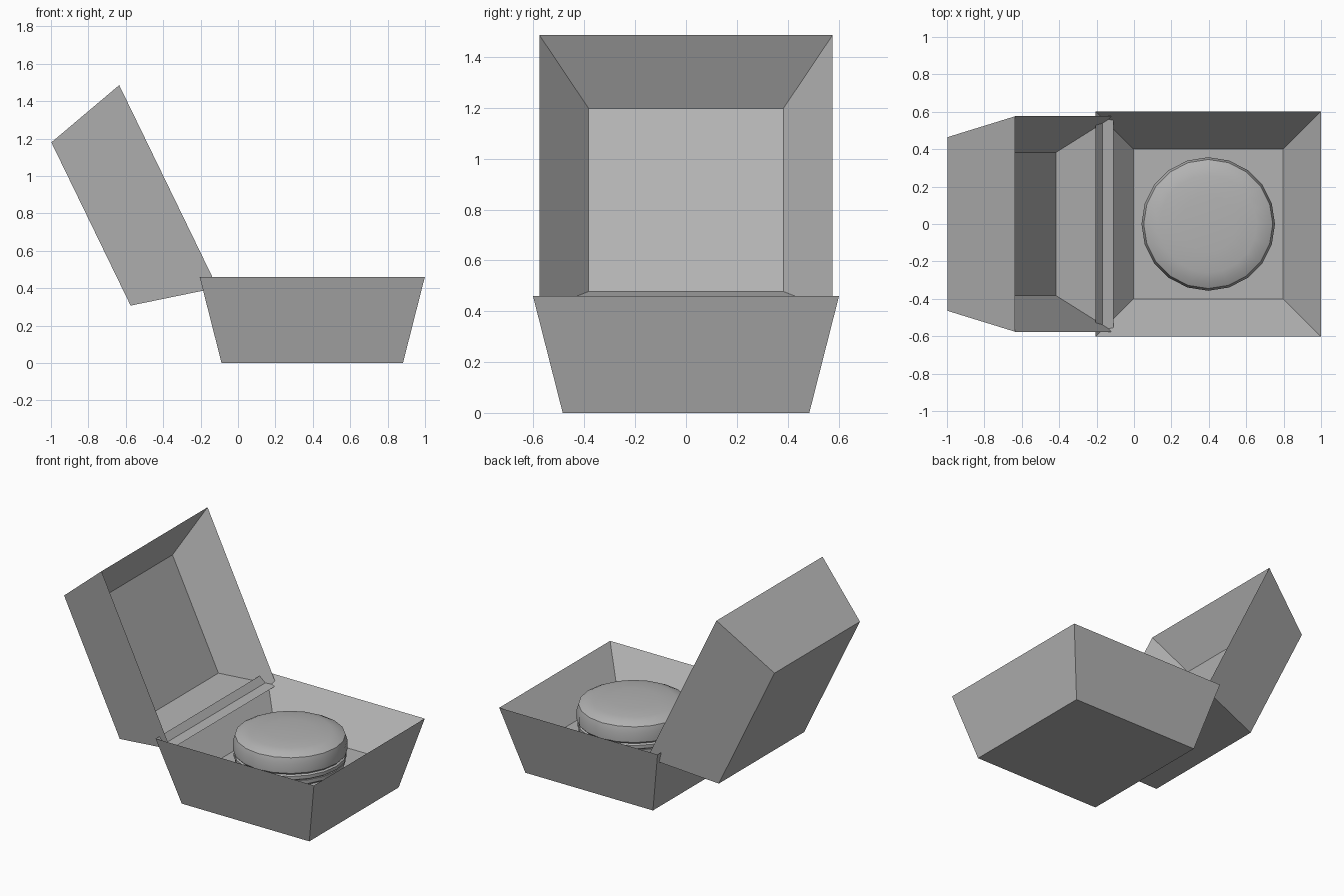
import bpy, bmesh, math

if "Cube" in bpy.data.objects:
    bpy.data.objects.remove(bpy.data.objects["Cube"])

SIDES = 20
FLOOR_Z = 0.216

# Dark card grey shared by every part
grey = bpy.data.materials.new("mid_grey")
grey.diffuse_color = (0.45, 0.45, 0.45, 1)
grey.use_nodes = True
grey.node_tree.nodes["Principled BSDF"].inputs["Base Color"].default_value = grey.diffuse_color


def make_object(name, bm):
    bmesh.ops.recalc_face_normals(bm, faces=bm.faces)
    mesh = bpy.data.meshes.new(name)
    bm.to_mesh(mesh)
    bm.free()
    mesh.materials.append(grey)
    obj = bpy.data.objects.new(name, mesh)
    bpy.context.collection.objects.link(obj)
    return obj


def tray(name):
    """Tapered tray with a sharp rim: outer bottom, rim and inner floor squares."""
    bm = bmesh.new()
    loops = []
    for half, z in ((0.485, 0), (0.602, 0.46), (0.4, FLOOR_Z)):
        loops.append([bm.verts.new((sx * half, sy * half, z))
                      for sx, sy in ((-1, -1), (1, -1), (1, 1), (-1, 1))])
    for a, b in zip(loops, loops[1:]):
        for i in range(4):
            j = (i + 1) % 4
            bm.faces.new((a[i], a[j], b[j], b[i]))
    bm.faces.new(loops[0])
    bm.faces.new(loops[-1])
    return make_object(name, bm)


def lathe(name, profile):
    """Spin (radius, z) points that start and end on the axis."""
    bm = bmesh.new()
    verts = [bm.verts.new((r, 0, z)) for r, z in profile]
    edges = [bm.edges.new(p) for p in zip(verts, verts[1:])]
    bmesh.ops.spin(bm, geom=verts + edges, cent=(0, 0, 0), axis=(0, 0, 1),
                   angle=math.tau, steps=SIDES, use_merge=True)
    bmesh.ops.remove_doubles(bm, verts=bm.verts, dist=1e-4)
    obj = make_object(name, bm)
    obj.location = (0.397, 0, 0)
    bpy.ops.object.select_all(action='DESELECT')
    obj.select_set(True)
    bpy.context.view_layer.objects.active = obj
    bpy.ops.object.shade_smooth_by_angle(angle=math.radians(30))
    return obj


# Takeaway box: base and tilted lid
base = tray("box_base")
base.location = (0.397, 0, 0)
lid = tray("box_lid")
lid.location = (-0.786, 0, 0.743)
lid.rotation_euler = (0, math.radians(64.1), 0)
lid.scale = (1, 0.957, 1)

# Burger stack: two buns around a patty
lathe("bottom_bun", [(0, FLOOR_Z), (0.32, FLOOR_Z), (0.345, 0.235), (0.345, 0.26), (0, 0.26)])
lathe("patty", [(0, 0.26), (0.335, 0.26), (0.352, 0.272), (0.352, 0.295), (0.335, 0.305), (0, 0.305)])
lathe("top_bun", [(0, 0.305), (0.345, 0.305), (0.357, 0.318), (0.357, 0.38), (0.345, 0.42),
                  (0.31, 0.438), (0.26, 0.449), (0.15, 0.456), (0, 0.459)])
